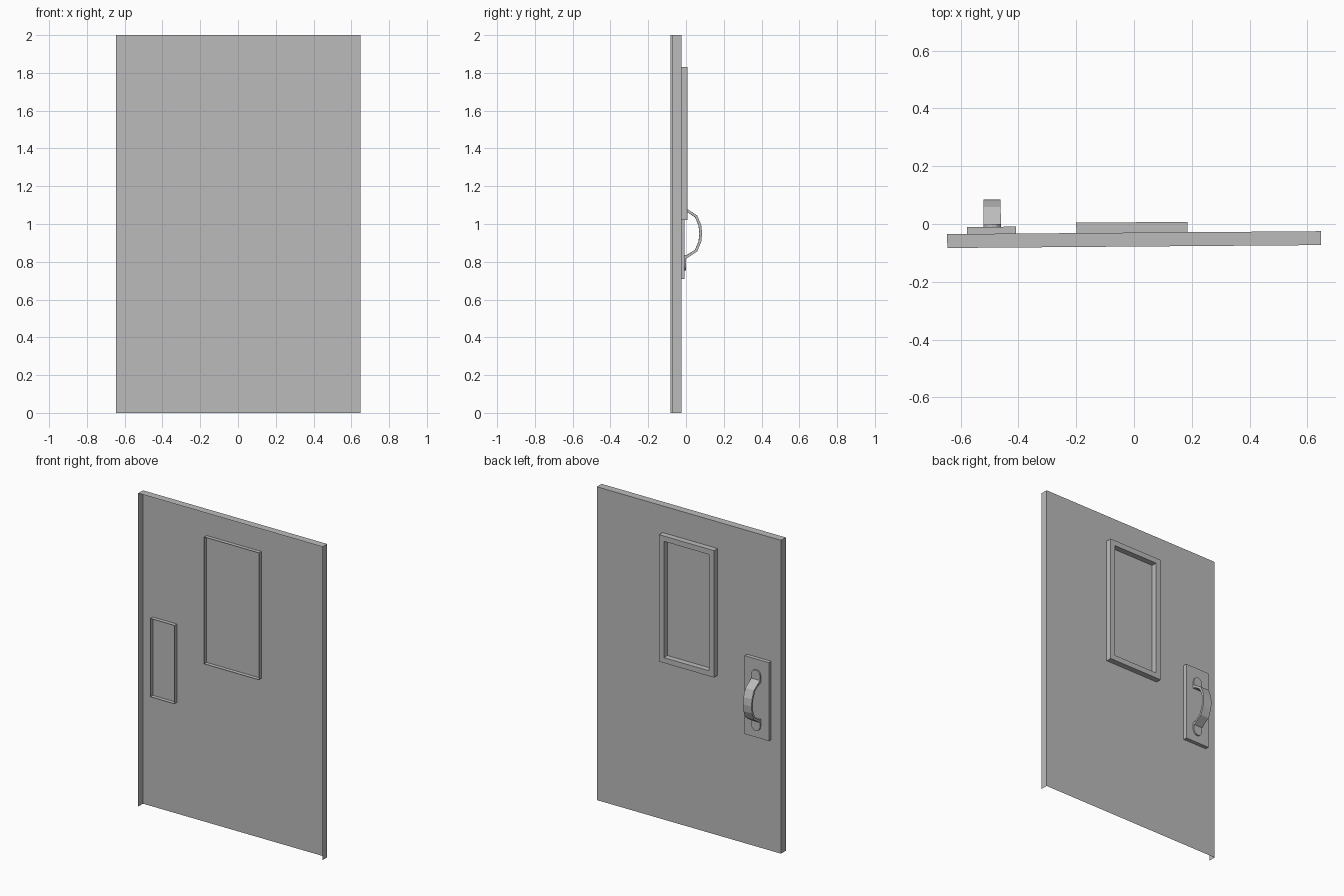
import bpy, bmesh, math
from mathutils import Vector

default = bpy.data.objects.get("Cube")
if default:
    bpy.data.objects.remove(default)

GREY = (0.5, 0.5, 0.5, 1)
TILT = 0.0078        # the door hangs very slightly turned
PANEL_BACK = -0.03
HANDLE_X, HANDLE_Z = -0.491, 0.95

metal = bpy.data.materials.new("grey_metal")
metal.use_nodes = True
metal.diffuse_color = GREY
metal.node_tree.nodes["Principled BSDF"].inputs["Base Color"].default_value = GREY


def finish(bm, name):
    mesh = bpy.data.meshes.new(name)
    bm.to_mesh(mesh)
    bm.free()
    mesh.materials.append(metal)
    obj = bpy.data.objects.new(name, mesh)
    obj.rotation_euler.z = TILT
    bpy.context.collection.objects.link(obj)
    return obj


def open_box(low, high, open_sides):
    """Box between two corners, without the faces that point to open_sides."""
    low, high = Vector(low), Vector(high)
    bm = bmesh.new()
    bmesh.ops.create_cube(bm, size=1)
    bmesh.ops.scale(bm, vec=high - low, verts=bm.verts)
    bmesh.ops.translate(bm, vec=(low + high) / 2, verts=bm.verts)
    bm.normal_update()
    gone = [f for f in bm.faces if any(f.normal.dot(Vector(s)) > 0.9 for s in open_sides)]
    bmesh.ops.delete(bm, geom=gone, context="FACES")
    return bm


FRONT, BOTTOM = (0, -1, 0), (0, 0, -1)

# Door skin: a folded sheet, open at the front and the bottom
finish(open_box((-0.647, -0.078, 0), (0.647, PANEL_BACK, 2), [FRONT, BOTTOM]), "door_panel")

# Window frame: a box through the sheet with its opening sunk back to the sheet
bm = open_box((-0.2, -0.055, 1.02), (0.185, 0.006, 1.83), [FRONT])
back = max(bm.faces, key=lambda f: f.calc_center_median().y)
bmesh.ops.inset_region(bm, faces=[back], thickness=0.048)
sunk = bmesh.ops.extrude_discrete_faces(bm, faces=[back])["faces"][0]
bmesh.ops.translate(bm, vec=(0, PANEL_BACK - 0.006, 0), verts=sunk.verts)
bmesh.ops.delete(bm, geom=[sunk], context="FACES_ONLY")
finish(bm, "window_frame")

# Plate behind the handle
finish(open_box((-0.578, -0.055, 0.71), (-0.408, -0.006, 1.21), [FRONT]), "handle_plate")

# Handle strap: a bent strip, mirrored about its middle
upper = [(0.002, 0.135), (0.063, 0.095), (0.084, 0.045), (0.089, 0)]
path = upper + [(y, -z) for y, z in reversed(upper[:-1])]
bm = bmesh.new()
rows = [[bm.verts.new((HANDLE_X + x, y, HANDLE_Z + z)) for x in (-0.03, 0.03)] for y, z in path]
for a, b in zip(rows, rows[1:]):
    bm.faces.new((a[0], a[1], b[1], b[0]))
bm.normal_update()
if sum(f.normal.y for f in bm.faces) < 0:
    bmesh.ops.reverse_faces(bm, faces=bm.faces)
strap = finish(bm, "handle_strap")
solid = strap.modifiers.new("thickness", "SOLIDIFY")
solid.thickness = 0.014
solid.offset = -1
solid.use_even_offset = True

# Round-ended feet that hold the strap to the plate
for name, side in (("upper_foot", 1), ("lower_foot", -1)):
    outline = [(0.03, 0.115), (-0.03, 0.115)]
    outline += [(-0.03 * math.cos(i * math.pi / 6), 0.165 + 0.03 * math.sin(i * math.pi / 6))
                for i in range(7)]
    bm = bmesh.new()
    face = bm.faces.new([bm.verts.new((HANDLE_X + x, -0.008, HANDLE_Z + side * z)) for x, z in outline])
    top = bmesh.ops.extrude_face_region(bm, geom=[face])["geom"]
    bmesh.ops.translate(bm, vec=(0, 0.011, 0), verts=[v for v in top if isinstance(v, bmesh.types.BMVert)])
    bmesh.ops.recalc_face_normals(bm, faces=bm.faces)
    finish(bm, name)
